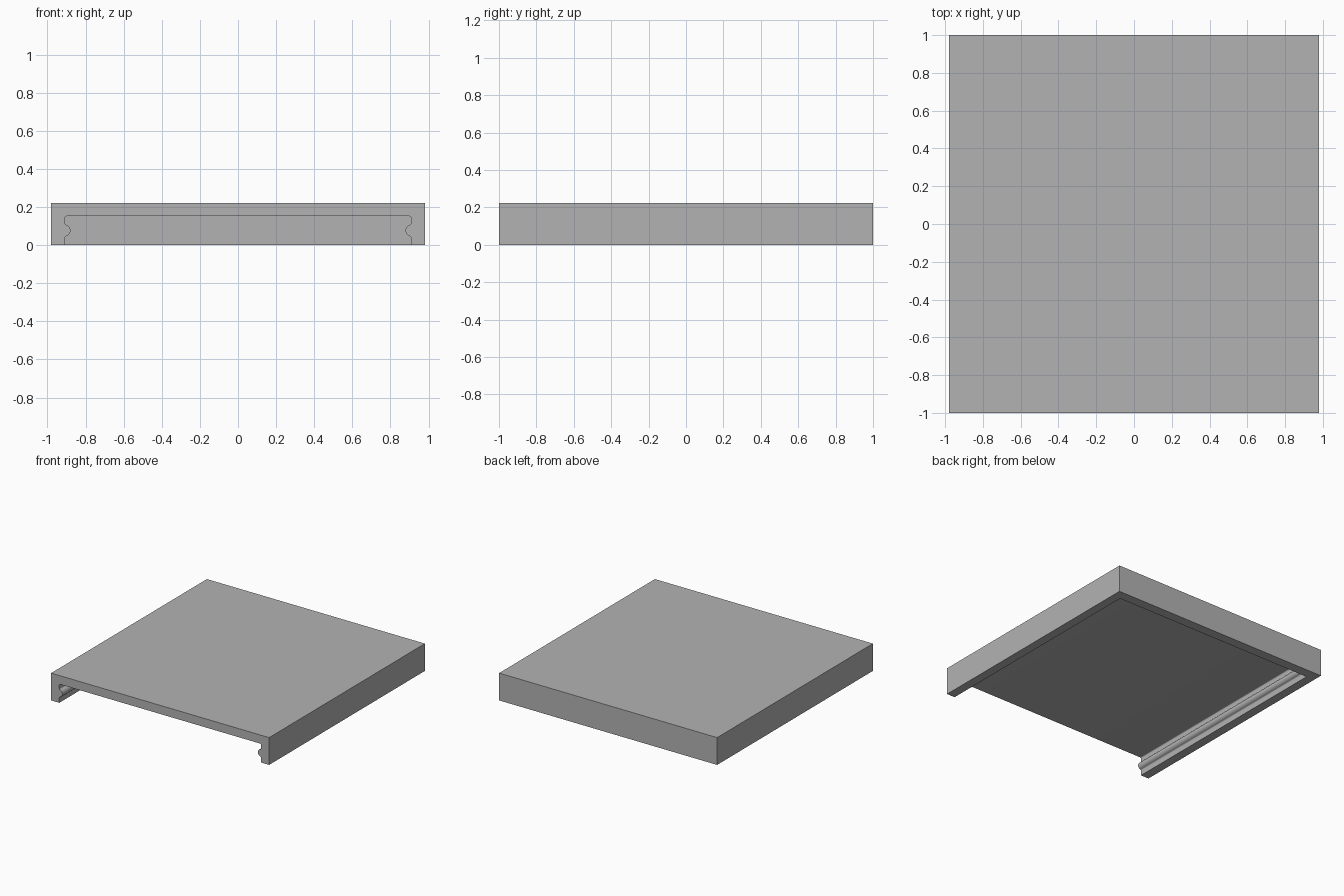
import bpy, bmesh
from math import atan2, cos, sin, sqrt, pi, radians

HALF_X, HEIGHT = 0.98, 0.222          # outer shell
WALL_X, CEILING, BACK_Y = 0.907, 0.152, 0.92   # hollow
RIB_X, RIB_Z, RIB_R, FILLET = 0.909, 0.077, 0.030, 0.009
CORNER = 0.008

old = bpy.data.objects.get("Cube")
if old:
    bpy.data.objects.remove(old, do_unlink=True)

grey = bpy.data.materials.new("mid_grey")
grey.use_nodes = True
colour = (0.45, 0.45, 0.45, 1)
grey.diffuse_color = colour
grey.node_tree.nodes["Principled BSDF"].inputs["Base Color"].default_value = colour


def arc(cx, cz, r, start, end, steps):
    return [(cx + r * cos(start + (end - start) * i / steps),
             cz + r * sin(start + (end - start) * i / steps))
            for i in range(steps + 1)]


def extrude_profile(name, points, y0, y1):
    bm = bmesh.new()
    face = bm.faces.new([bm.verts.new((x, y0, z)) for x, z in points])
    result = bmesh.ops.extrude_face_region(bm, geom=[face])
    moved = [g for g in result["geom"] if isinstance(g, bmesh.types.BMVert)]
    bmesh.ops.translate(bm, verts=moved, vec=(0, y1 - y0, 0))
    bmesh.ops.recalc_face_normals(bm, faces=bm.faces)
    mesh = bpy.data.meshes.new(name)
    bm.to_mesh(mesh)
    bm.free()
    mesh.materials.append(grey)
    obj = bpy.data.objects.new(name, mesh)
    bpy.context.collection.objects.link(obj)
    return obj


# Solid cover block
cover = extrude_profile("cover_shell", [(-HALF_X, 0), (HALF_X, 0), (HALF_X, HEIGHT),
                                        (-HALF_X, HEIGHT)], -1, 1)

# Right half of the hollow's outline: wall, filleted rib, wall, rounded ceiling corner
fx = WALL_X - FILLET
dz = sqrt((RIB_R + FILLET) ** 2 - (RIB_X - fx) ** 2)
a = atan2(dz, RIB_X - fx)             # angle where fillet meets rib
side = [(WALL_X, -0.1)]
side += arc(fx, RIB_Z - dz, FILLET, 0, a, 6)
side += arc(RIB_X, RIB_Z, RIB_R, pi + a, pi - a, 16)[1:-1]
side += arc(fx, RIB_Z + dz, FILLET, -a, 0, 6)
side += arc(WALL_X - CORNER, CEILING - CORNER, CORNER, 0, pi / 2, 5)
outline = side + [(-x, z) for x, z in reversed(side)]

# Hollow the block, open at the front and underneath
cutter = extrude_profile("hollow_cutter", outline, -1.1, BACK_Y)
cutter.hide_render = True
cut = cover.modifiers.new("hollow", 'BOOLEAN')
cut.operation, cut.solver, cut.object = 'DIFFERENCE', 'EXACT', cutter
bpy.ops.object.select_all(action='DESELECT')
cover.select_set(True)
bpy.context.view_layer.objects.active = cover
bpy.ops.object.modifier_apply(modifier=cut.name)
bpy.data.objects.remove(cutter, do_unlink=True)
bpy.ops.object.shade_smooth_by_angle(angle=radians(30))
